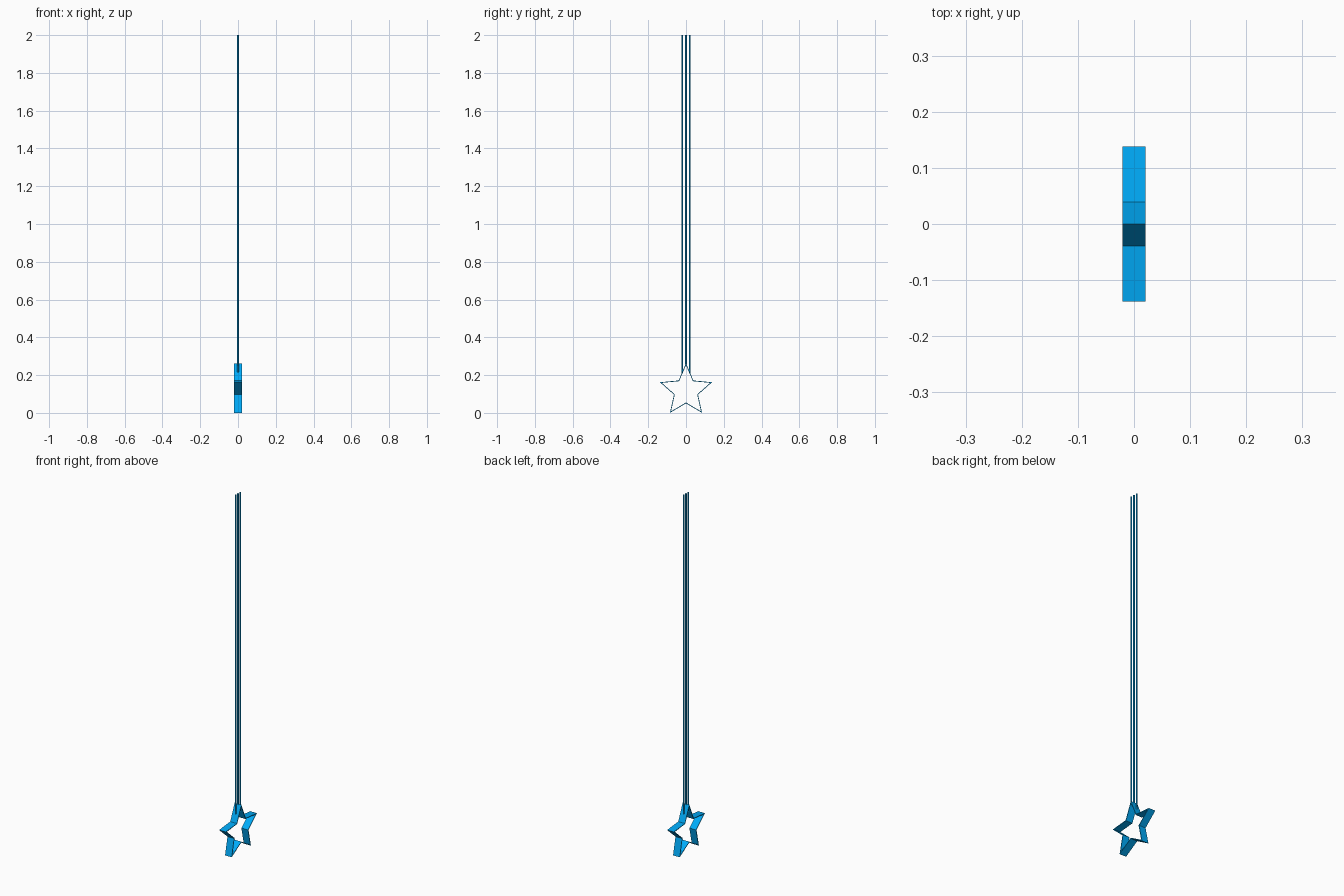
import bpy, bmesh, math

if "Cube" in bpy.data.objects:
    bpy.data.objects.remove(bpy.data.objects["Cube"])

mat = bpy.data.materials.new("blue")
mat.diffuse_color = (0.0, 0.41, 0.95, 1)
mat.use_nodes = True
mat.node_tree.nodes["Principled BSDF"].inputs["Base Color"].default_value = mat.diffuse_color


def loft(name, rings):
    """Open-ended wall between two closed rings of points."""
    bm = bmesh.new()
    a, b = [[bm.verts.new(p) for p in ring] for ring in rings]
    n = len(a)
    for i in range(n):
        j = (i + 1) % n
        bm.faces.new((a[i], a[j], b[j], b[i]))
    bmesh.ops.recalc_face_normals(bm, faces=bm.faces)
    me = bpy.data.meshes.new(name)
    bm.to_mesh(me)
    bm.free()
    me.materials.append(mat)
    ob = bpy.data.objects.new(name, me)
    bpy.context.collection.objects.link(ob)
    return ob


# Hollow star band of thin sheet, open at both sides
R, r, half_width = 0.145, 0.067, 0.0205
cz = R * math.cos(math.radians(36))
star = []
for i in range(10):
    rad = r if i % 2 else R
    t = math.radians(36 * i)
    star.append((rad * math.sin(t), cz + rad * math.cos(t)))
band = loft("star_band", [[(x, y, z) for y, z in star] for x in (-half_width, half_width)])
sheet = band.modifiers.new("sheet", 'SOLIDIFY')
sheet.thickness = 0.004
sheet.offset = -1
sheet.use_even_offset = True

# Three thin round strings, each starting on the star's upper point
inner_y, inner_z = star[1]
tip_z = star[0][1]
radius, sides = 0.004, 8
for name, y in (("string_left", -0.02), ("string_middle", 0), ("string_right", 0.02)):
    z0 = tip_z + (inner_z - tip_z) * abs(y) / inner_y - 0.005
    angles = [2 * math.pi * k / sides for k in range(sides)]
    circle = [(radius * math.cos(t), y + radius * math.sin(t)) for t in angles]
    loft(name, [[(px, py, z) for px, py in circle] for z in (z0, 2.0)])
